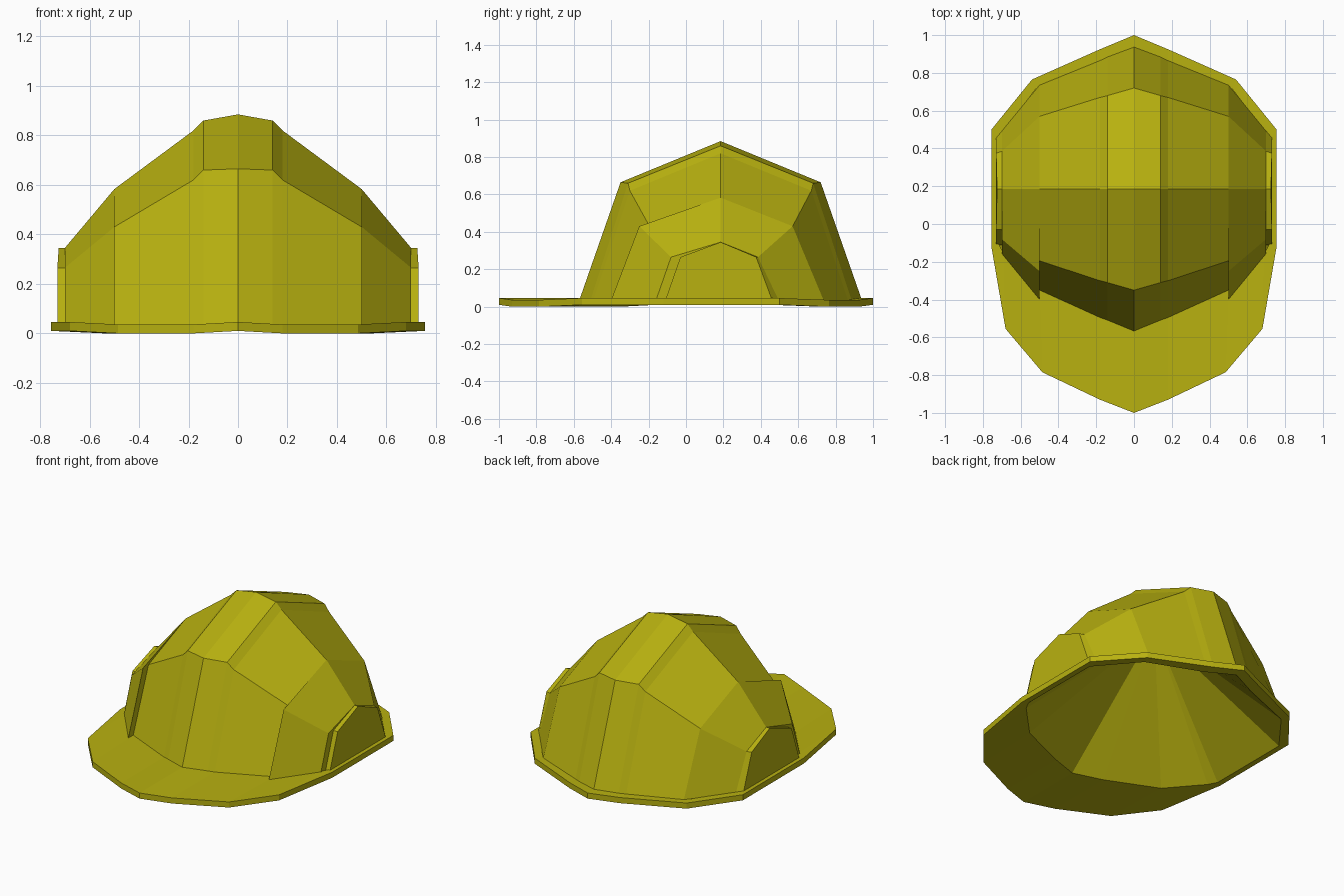
import bpy, bmesh

if "Cube" in bpy.data.objects:
    bpy.data.objects.remove(bpy.data.objects["Cube"])

mat = bpy.data.materials.new("yellow_plastic")
mat.diffuse_color = (0.48, 0.44, 0.005, 1)
mat.use_nodes = True
mat.node_tree.nodes["Principled BSDF"].inputs["Base Color"].default_value = mat.diffuse_color


def make(name, bm):
    bmesh.ops.remove_doubles(bm, verts=bm.verts, dist=0.0005)
    me = bpy.data.meshes.new(name)
    bm.to_mesh(me)
    bm.free()
    me.materials.append(mat)
    ob = bpy.data.objects.new(name, me)
    bpy.context.collection.objects.link(ob)
    return ob


def bridge(bm, a, b, closed=False):
    n = len(a)
    for i in range(n if closed else n - 1):
        j = (i + 1) % n
        bm.faces.new((a[i], a[j], b[j], b[i]))


# Dome: cross-sections across the width
# x, front base y, front shoulder y, shoulder z, top z, back shoulder y, back base y
half = [
    (0.00, -0.57, -0.35, 0.665, 0.885, 0.72, 0.94),
    (0.14, -0.51, -0.31, 0.660, 0.860, 0.68, 0.885),
    (0.18, -0.495, -0.30, 0.620, 0.820, 0.67, 0.865),
    (0.50, -0.35, -0.195, 0.43, 0.583, 0.57, 0.735),
    (0.50, -0.40, -0.25, 0.43, 0.583, 0.57, 0.735),   # raised side panel
    (0.70, -0.16, -0.08, 0.265, 0.345, 0.385, 0.495),
    (0.70, -0.11, -0.03, 0.265, 0.345, 0.385, 0.495),  # ear plate
    (0.73, -0.11, -0.03, 0.265, 0.345, 0.375, 0.46),
]
sections = [(-s[0],) + s[1:] for s in half[:0:-1]] + half
bm = bmesh.new()
rings = []
for x, fb, fs, zs, zt, bs, bb in sections:
    xt = x * 0.993 if abs(x) > 0.71 else x
    pts = [(x, fb, 0.036), (x, fs, zs), (xt, 0.185, zt), (x, bs, zs), (x, bb, 0.036)]
    rings.append([bm.verts.new(p) for p in pts])
for a, b in zip(rings, rings[1:]):
    bridge(bm, b, a)
bm.faces.new(rings[0])
bm.faces.new(rings[-1][::-1])
bmesh.ops.dissolve_degenerate(bm, dist=0.0005, edges=bm.edges)
bmesh.ops.recalc_face_normals(bm, faces=bm.faces)
make("dome", bm)

# Brim and lining outlines, right half from front to back
outer = [(0, -1), (0.18, -0.93), (0.485, -0.785), (0.68, -0.555), (0.755, -0.12),
         (0.755, 0.5), (0.54, 0.765), (0.18, 0.925), (0, 1)]
inner = [(0, -0.56), (0.18, -0.49), (0.5, -0.35), (0.69, -0.155), (0.72, -0.10),
         (0.72, 0.455), (0.52, 0.715), (0.18, 0.85), (0, 0.93)]


def loop(bm, pts, z):
    full = pts + [(-x, y) for x, y in pts[-2:0:-1]]
    return [bm.verts.new((x, y, z - (0.01 if 0.15 < abs(x) < 0.56 else 0)))
            for x, y in full]


# Brim plate around the opening
bm = bmesh.new()
top_in, top_out = loop(bm, inner, 0.046), loop(bm, outer, 0.046)
low_out, low_in = loop(bm, outer, 0.01), loop(bm, inner, 0.01)
bridge(bm, top_in, top_out, True)
bridge(bm, top_out, low_out, True)
bridge(bm, low_out, low_in, True)
bmesh.ops.recalc_face_normals(bm, faces=bm.faces)
for f in bm.faces:
    if f.calc_center_median().z < 0.015 and f.normal.z > 0:
        bmesh.ops.reverse_faces(bm, faces=bm.faces)
        break
make("brim", bm)

# Hollow lining rising to a point inside the dome
bm = bmesh.new()
rim = loop(bm, inner, 0.01)
apex = bm.verts.new((0, 0.185, 0.65))
for i, v in enumerate(rim):
    bm.faces.new((v, apex, rim[(i + 1) % len(rim)]))
make("lining", bm)
